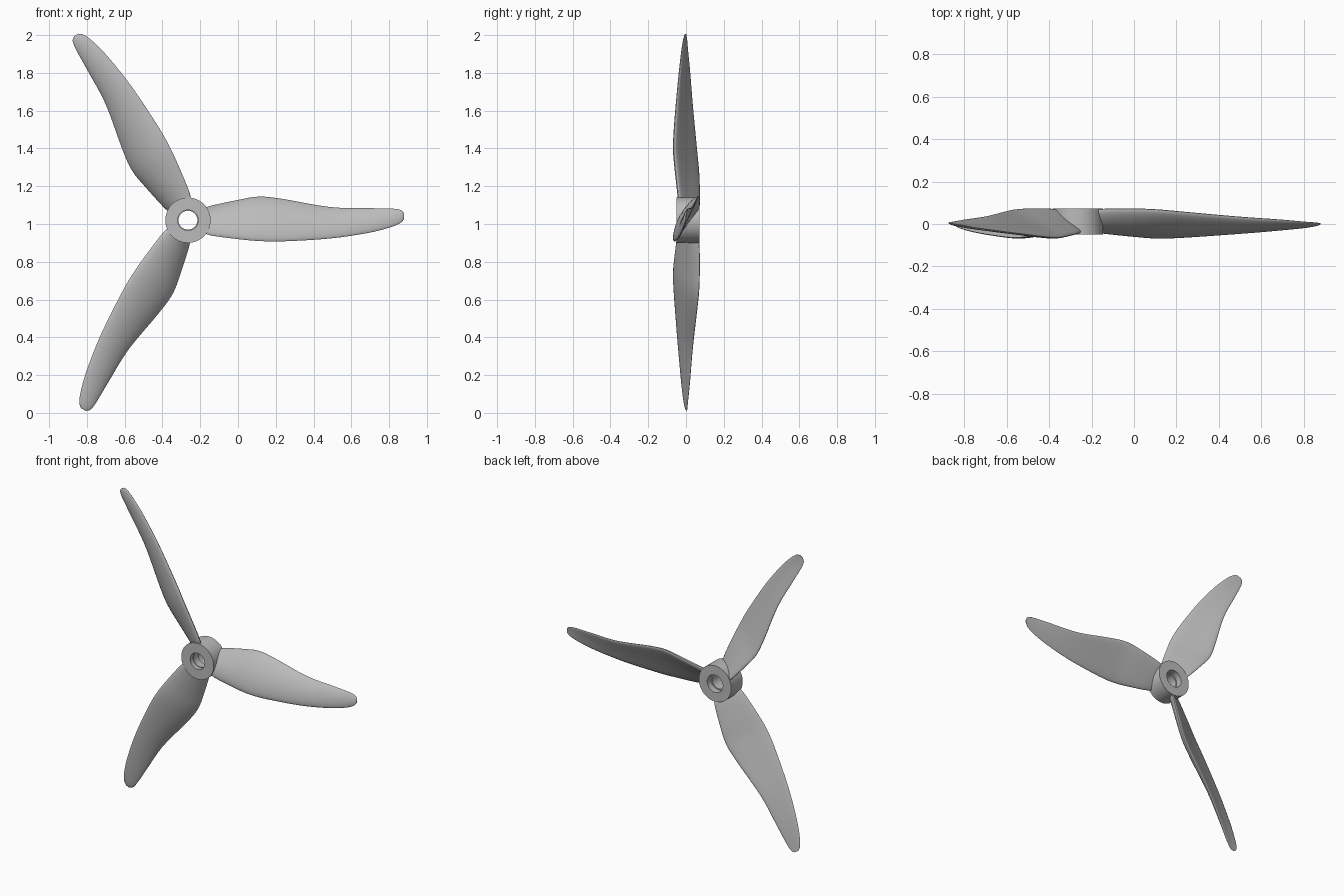
import bpy, bmesh, math
from mathutils import Vector, Matrix

cube = bpy.data.objects.get("Cube")
if cube:
    bpy.data.objects.remove(cube, do_unlink=True)

HUB = Vector((-0.265, 0, 1.02))

grey = bpy.data.materials.new("light_grey_plastic")
grey.use_nodes = True
COLOUR = (0.5, 0.5, 0.5, 1)
grey.diffuse_color = COLOUR
grey.node_tree.nodes["Principled BSDF"].inputs["Base Color"].default_value = COLOUR


def finish(bm, name):
    """Turn a bmesh into a mesh with the shared material."""
    bmesh.ops.recalc_face_normals(bm, faces=bm.faces)
    mesh = bpy.data.meshes.new(name)
    bm.to_mesh(mesh)
    bm.free()
    mesh.materials.append(grey)
    return mesh


def place(name, mesh, turn=0):
    obj = bpy.data.objects.new(name, mesh)
    obj.location = HUB
    obj.rotation_euler.y = -math.radians(turn)
    bpy.context.collection.objects.link(obj)
    return obj


def smooth(obj, angle):
    bpy.ops.object.select_all(action='DESELECT')
    obj.select_set(True)
    bpy.context.view_layer.objects.active = obj
    bpy.ops.object.shade_smooth_by_angle(angle=math.radians(angle))


def spline(rows, steps):
    """Catmull-Rom interpolation through rows of numbers."""
    rows = [Vector(r) for r in rows]
    padded = [2 * rows[0] - rows[1]] + rows + [2 * rows[-1] - rows[-2]]
    out = []
    for a, b, c, d in zip(padded, padded[1:], padded[2:], padded[3:]):
        for i in range(steps):
            t = i / steps
            out.append(b + 0.5 * t * (c - a + t * (2 * a - 5 * b + 4 * c - d
                                                   + t * (3 * (b - c) + d - a))))
    return out + [rows[-1]]


# Blade stations: radius, low edge y z, high edge y z, thickness
STATIONS = [
    (0.07, -0.035, -0.055, 0.06, 0.055, 0.035),
    (0.12, -0.042, -0.08, 0.07, 0.075, 0.04),
    (0.265, -0.056, -0.10, 0.071, 0.107, 0.045),
    (0.375, -0.064, -0.11, 0.067, 0.125, 0.045),
    (0.5, -0.06, -0.112, 0.056, 0.113, 0.042),
    (0.75, -0.043, -0.097, 0.034, 0.07, 0.032),
    (0.95, -0.026, -0.068, 0.02, 0.064, 0.024),
    (1.07, -0.014, -0.038, 0.01, 0.062, 0.016),
    (1.125, -0.006, -0.014, 0.006, 0.055, 0.01),
    (1.145, 0, 0.008, 0.003, 0.036, 0.004),
]


def blade_mesh(sides=28):
    """Twisted, cambered blade lofted along +x."""
    bm = bmesh.new()
    rings = []
    for r, y0, z0, y1, z1, thick in spline(STATIONS, 4):
        low, high = Vector((r, y0, z0)), Vector((r, y1, z1))
        chord = (high - low).normalized()
        front = Vector((0, -chord.z, chord.y))
        ring = []
        for i in range(sides):
            a = math.tau * i / sides
            u = (1 - math.cos(a)) / 2
            bulge = thick * (0.5 * math.sin(a) + 1.4 * u * (1 - u))
            ring.append(bm.verts.new(low.lerp(high, u) + front * bulge))
        rings.append(ring)
    for a, b in zip(rings, rings[1:]):
        for i in range(sides):
            j = (i + 1) % sides
            bm.faces.new((a[i], a[j], b[j], b[i]))
    bm.faces.new(rings[0])
    bm.faces.new(rings[-1])
    return finish(bm, "blade")


def hub_mesh(sides=48):
    """Ring with a stepped bore, turned around the y axis."""
    profile = [(0.12, -0.05), (0.12, 0.072), (0.058, 0.072), (0.058, 0.03),
               (0.05, 0.03), (0.05, -0.02), (0.054, -0.02), (0.054, -0.05)]
    bm = bmesh.new()
    rings = []
    for k in range(sides):
        turn = Matrix.Rotation(math.tau * k / sides, 3, 'Y')
        rings.append([bm.verts.new(turn @ Vector((r, y, 0))) for r, y in profile])
    n = len(profile)
    for k in range(sides):
        a, b = rings[k], rings[(k + 1) % sides]
        for i in range(n):
            j = (i + 1) % n
            bm.faces.new((a[i], a[j], b[j], b[i]))
    return finish(bm, "hub")


# Hub and three blades
smooth(place("hub", hub_mesh()), 30)
blade = blade_mesh()
for name, turn in (("left_blade", 0), ("upper_blade", 120), ("lower_blade", 240)):
    obj = place(name, blade, turn)
    if turn == 0:
        smooth(obj, 50)
